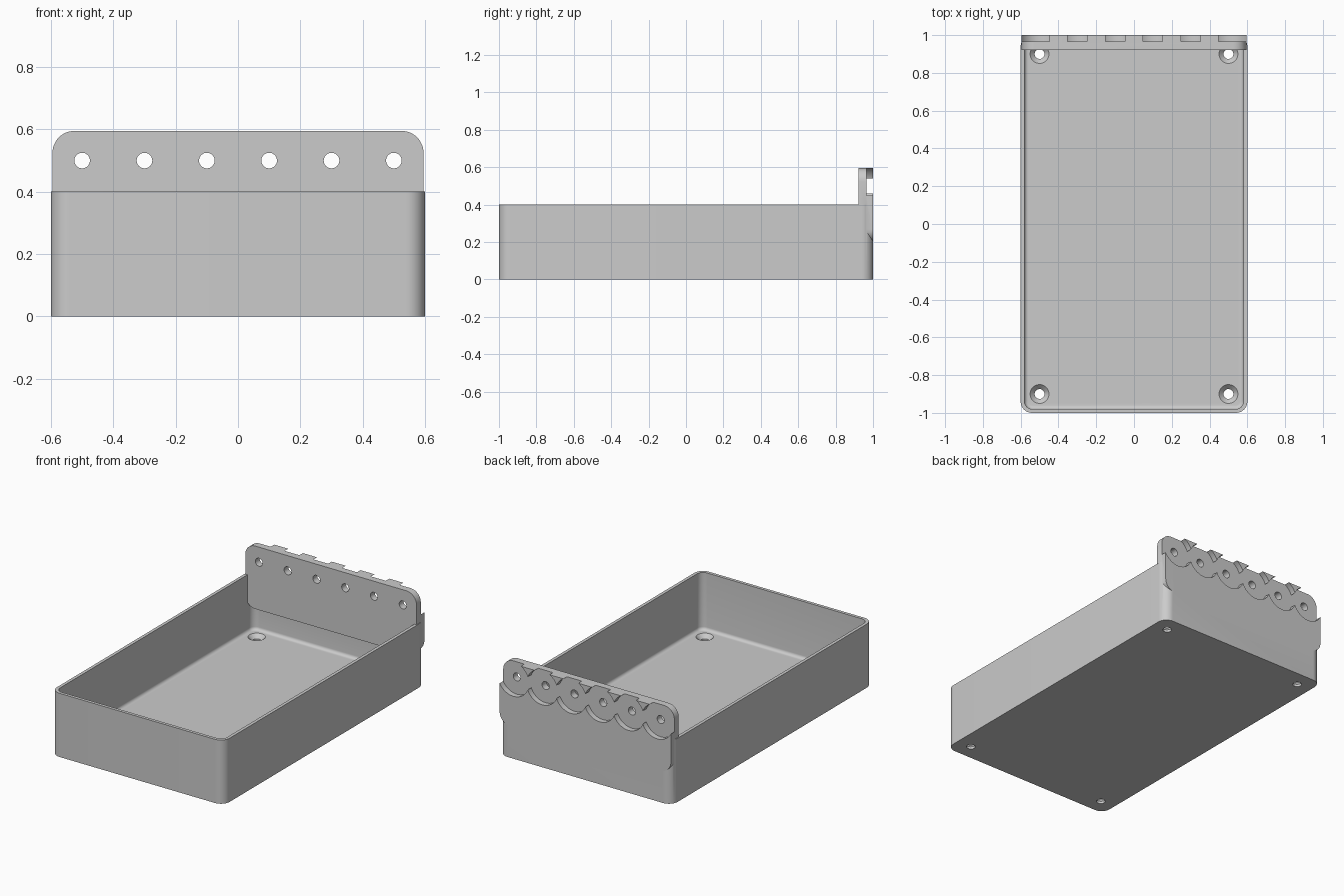
import bpy, bmesh, math
from mathutils import Matrix

default = bpy.data.objects.get("Cube")
if default:
    bpy.data.objects.remove(default, do_unlink=True)

grey = bpy.data.materials.new("light grey plastic")
grey.use_nodes = True
COLOUR = (0.6, 0.6, 0.6, 1)
grey.diffuse_color = COLOUR
grey.node_tree.nodes["Principled BSDF"].inputs["Base Color"].default_value = COLOUR


def make(name, bm):
    bmesh.ops.recalc_face_normals(bm, faces=bm.faces[:])
    mesh = bpy.data.meshes.new(name)
    bm.to_mesh(mesh)
    bm.free()
    mesh.materials.append(grey)
    obj = bpy.data.objects.new(name, mesh)
    bpy.context.collection.objects.link(obj)
    return obj


def rounded_rect(hx, hy, r, steps=12):
    points = []
    for k, (sx, sy) in enumerate([(1, 1), (-1, 1), (-1, -1), (1, -1)]):
        for i in range(steps + 1):
            a = (k + i / steps) * math.pi / 2
            points.append((sx * (hx - r) + r * math.cos(a),
                           sy * (hy - r) + r * math.sin(a)))
    return points


def loft(name, sections, matrix=Matrix()):
    """Join outlines at rising heights into a closed solid."""
    bm = bmesh.new()
    rings = [[bm.verts.new((x, y, z)) for x, y in pts] for pts, z in sections]
    for low, high in zip(rings, rings[1:]):
        for i in range(len(low)):
            j = (i + 1) % len(low)
            bm.faces.new((low[i], low[j], high[j], high[i]))
    bm.faces.new(rings[0])
    bm.faces.new(rings[-1])
    bm.transform(matrix)
    return make(name, bm)


def circle(r, n=48):
    return [(r * math.cos(2 * math.pi * i / n), r * math.sin(2 * math.pi * i / n))
            for i in range(n)]


def combine(obj, tool, operation):
    mod = obj.modifiers.new(operation.lower(), 'BOOLEAN')
    mod.operation = operation
    mod.solver = 'EXACT'
    mod.object = tool
    bpy.context.view_layer.objects.active = obj
    bpy.ops.object.modifier_apply(modifier=mod.name)
    bpy.data.objects.remove(tool, do_unlink=True)


# Open tray with rounded corners
outer = rounded_rect(0.6, 1.0, 0.06)
tray = loft("tray_with_hanging_flange", [(outer, 0), (outer, 0.4)])

# Cavity with a small fillet around the floor
FLOOR, FILLET = 0.04, 0.02
sections = []
for i in range(7):
    a = i / 6 * math.pi / 2
    inset = FILLET * (1 - math.sin(a))
    sections.append((rounded_rect(0.58 - inset, 0.98 - inset, 0.042 - inset),
                     FLOOR + FILLET * (1 - math.cos(a))))
sections.append((rounded_rect(0.58, 0.98, 0.042), 0.5))
combine(tray, loft("cavity", sections), 'DIFFERENCE')

# Rounded flange standing at the back
plate = rounded_rect(0.595, 0.1975, 0.07)
upright = Matrix.Translation((0, 0, 0.3975)) @ Matrix.Rotation(math.pi / 2, 4, 'X')
combine(tray, loft("flange", [(plate, -1.0), (plate, -0.922)], upright), 'UNION')

# Countersunk screw holes in the floor
for x in (-0.5, 0.5):
    for y in (-0.9, 0.9):
        hole = [(circle(0.026), -0.05), (circle(0.026), 0.015),
                (circle(0.05), FLOOR), (circle(0.05), FLOOR + 0.01)]
        combine(tray, loft("screw_hole", hole, Matrix.Translation((x, y, 0))),
                'DIFFERENCE')

# Hanging holes with overlapping round recesses on the back
for i in range(6):
    place = Matrix.Translation((-0.5 + 0.2 * i, 0, 0.5)) @ Matrix.Rotation(math.pi / 2, 4, 'X')
    hole = [(circle(0.108, 64), -1.1), (circle(0.108, 64), -0.965),
            (circle(0.025, 64), -0.965), (circle(0.025, 64), -0.85)]
    combine(tray, loft("hanging_hole", hole, place), 'DIFFERENCE')

# Smooth shading on the curves only
bpy.ops.object.select_all(action='DESELECT')
tray.select_set(True)
bpy.context.view_layer.objects.active = tray
bpy.ops.object.shade_smooth_by_angle(angle=math.radians(30))
